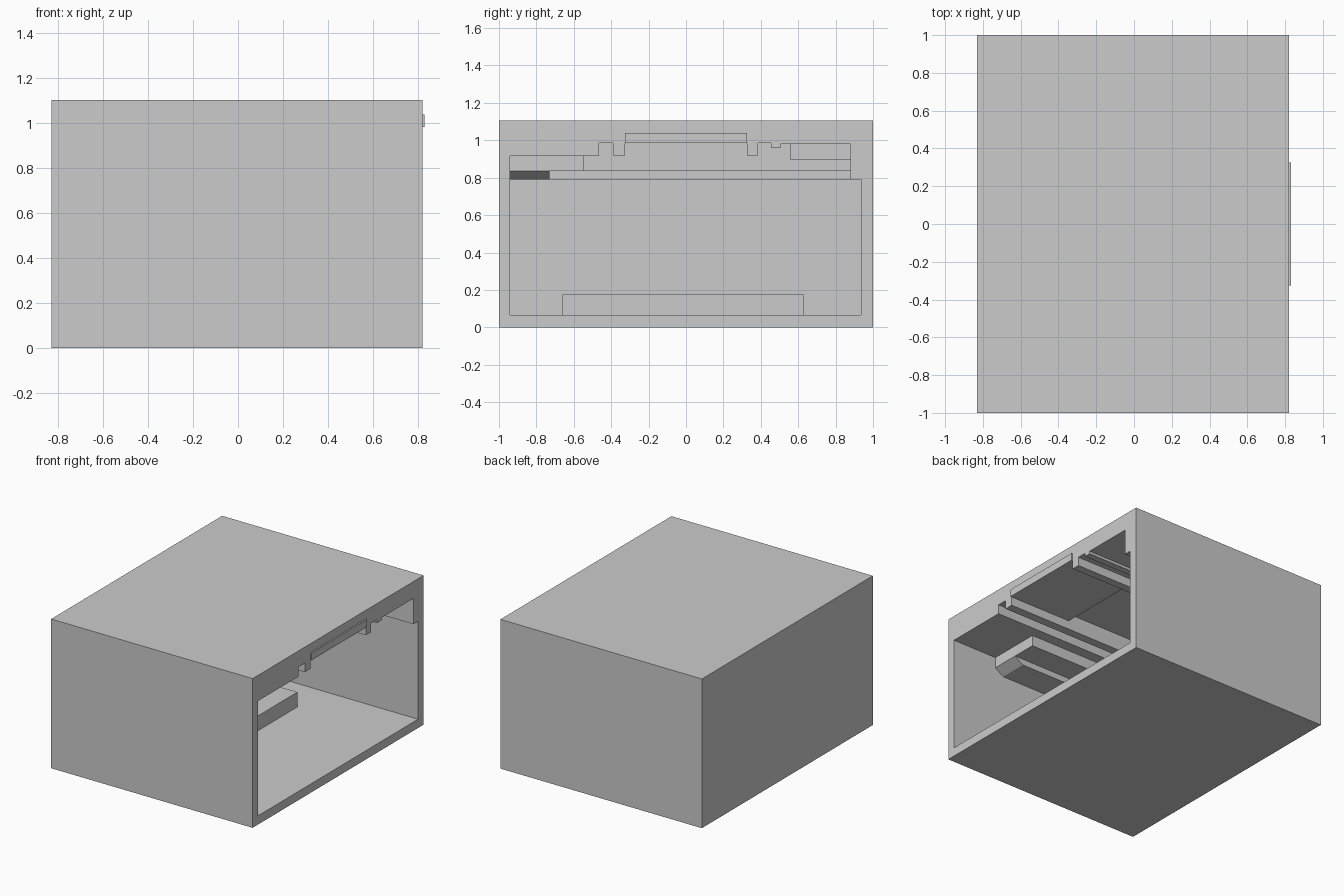
import bpy, bmesh

if "Cube" in bpy.data.objects:
    bpy.data.objects.remove(bpy.data.objects["Cube"])


def prism(name, x0, x1, profile):
    """Extrude a (y, z) outline along x."""
    bm = bmesh.new()
    face = bm.faces.new([bm.verts.new((x0, y, z)) for y, z in profile])
    ext = bmesh.ops.extrude_face_region(bm, geom=[face])
    for g in ext["geom"]:
        if isinstance(g, bmesh.types.BMVert):
            g.co.x = x1
    bmesh.ops.recalc_face_normals(bm, faces=bm.faces)
    me = bpy.data.meshes.new(name)
    bm.to_mesh(me)
    bm.free()
    ob = bpy.data.objects.new(name, me)
    bpy.context.collection.objects.link(ob)
    return ob


def box(name, x0, x1, y0, y1, z0, z1):
    return prism(name, x0, x1, [(y0, z0), (y1, z0), (y1, z1), (y0, z1)])


def carve(target, cutter):
    mod = target.modifiers.new(cutter.name, "BOOLEAN")
    mod.operation, mod.solver, mod.object = "DIFFERENCE", "EXACT", cutter
    bpy.context.view_layer.objects.active = target
    bpy.ops.object.modifier_apply(modifier=mod.name)
    bpy.data.objects.remove(cutter)


L, R, BACK, FRONT = -0.94, 0.935, -0.77, 1.0

# Outer shell, open towards +x
shell = box("shell", -0.83, 0.82, -1, 1, 0, 1.105)

# Main room below the ceiling
carve(shell, box("room_cut", BACK, FRONT, L, R, 0.065, 0.79))

# Stepped ceiling channels above the room
carve(shell, prism("ceiling_cut", -0.3, FRONT, [
    (-0.5, 0.6), (-0.5, 0.915), (-0.465, 0.915), (-0.465, 0.985),
    (-0.39, 0.985), (-0.39, 0.92), (-0.325, 0.92), (-0.325, 1.04),
    (0.325, 1.04), (0.325, 0.92), (0.385, 0.92), (0.385, 0.985),
    (0.455, 0.985), (0.455, 0.96), (0.505, 0.96), (0.505, 0.98),
    (0.56, 0.98), (0.56, 0.895), (0.88, 0.895), (0.88, 0.6)]))
carve(shell, box("corner_cut", 0.3, FRONT, 0.55, 0.88, 0.6, 0.98))

# Side ceiling: higher near the opening, lower further in
carve(shell, box("side_front_cut", 0.45, FRONT, L, -0.48, 0.6, 0.915))
carve(shell, box("side_slot_cut", -0.3, 0.5, -0.545, -0.48, 0.6, 0.915))
carve(shell, box("side_back_cut", -0.55, 0.5, L, -0.52, 0.6, 0.835))
carve(shell, box("rear_ceiling_cut", -0.55, -0.2, -0.6, 0.88, 0.6, 0.835))

# Sliding panel in the middle channel, poking slightly out of the opening
box("sliding_panel", 0.31, 0.83, -0.325, 0.325, 0.985, 1.04)

# Raised platform on the floor
box("floor_platform", BACK, 0.045, -0.66, 0.63, 0.065, 0.175)

# Sloped filler under the side ceiling
wedge = box("ceiling_wedge", -0.5, 0.45, L, -0.73, 0.79, 0.835)
for v in wedge.data.vertices:
    if v.co.x > 0 and v.co.z < 0.8:
        v.co.x = 0.38
